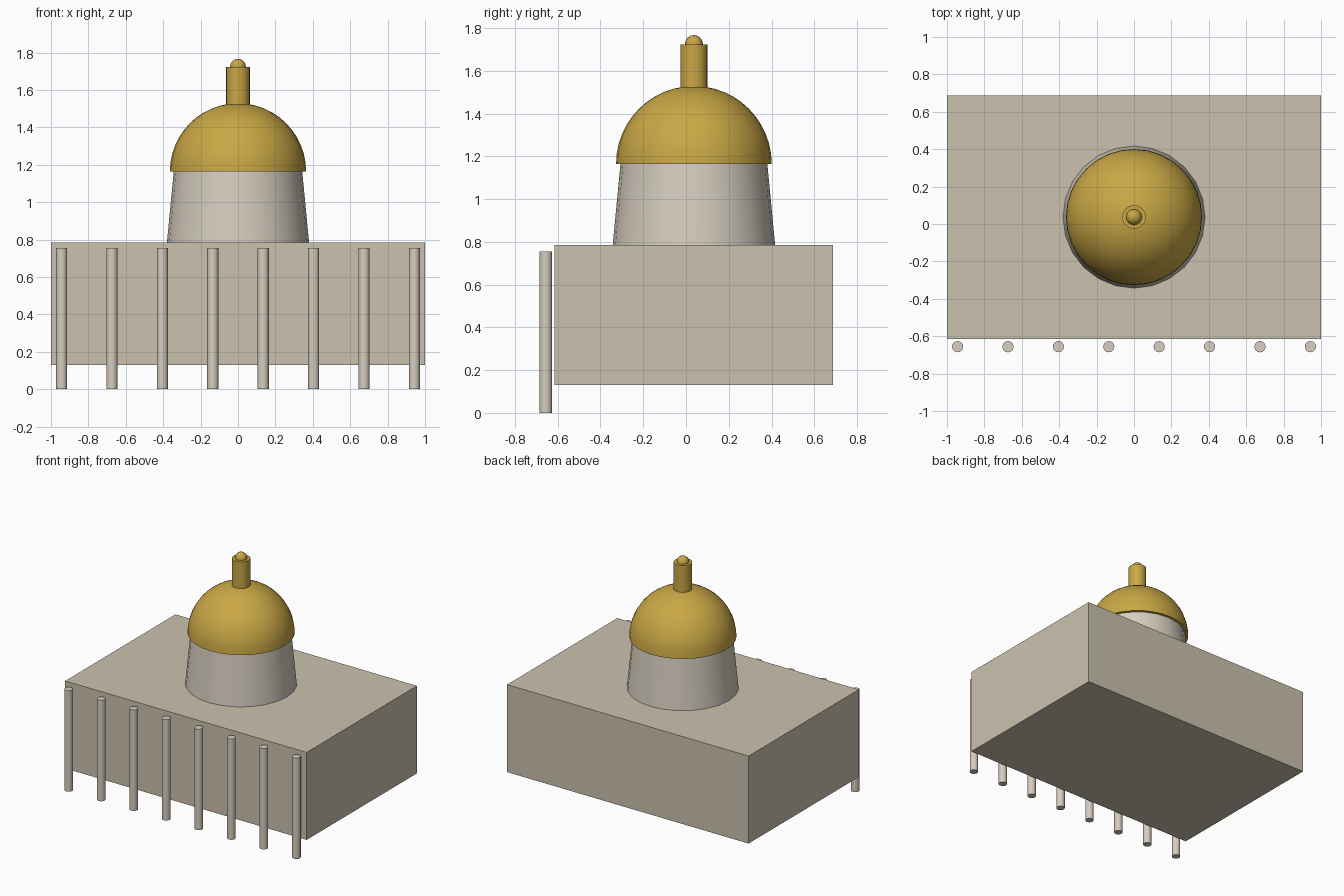
import bpy, bmesh, math

if "Cube" in bpy.data.objects:
    bpy.data.objects.remove(bpy.data.objects["Cube"])

def material(name, rgb):
    m = bpy.data.materials.new(name)
    m.diffuse_color = (*rgb, 1)
    m.use_nodes = True
    m.node_tree.nodes["Principled BSDF"].inputs["Base Color"].default_value = m.diffuse_color
    return m

stone = material("warm_stone", (0.60, 0.54, 0.43))
pale = material("pale_stone", (0.67, 0.61, 0.52))
gold = material("gold", (0.59, 0.39, 0.06))

CY = 0.037  # centre line of the dome

def lathe(name, profile, x, y, mat, segs):
    """Turn a (radius, z) profile around a vertical axis, with closed ends."""
    bm = bmesh.new()
    rings = []
    for r, z in profile:
        if r < 1e-5:
            rings.append([bm.verts.new((0, 0, z))])
        else:
            rings.append([bm.verts.new((r * math.cos(2 * math.pi * i / segs),
                                        r * math.sin(2 * math.pi * i / segs), z))
                          for i in range(segs)])
    for a, b in zip(rings, rings[1:]):
        for i in range(segs):
            j = (i + 1) % segs
            if len(b) == 1:
                bm.faces.new((a[i], a[j], b[0]))
            elif len(a) == 1:
                bm.faces.new((a[0], b[j], b[i]))
            else:
                bm.faces.new((a[i], a[j], b[j], b[i]))
    if len(rings[0]) > 1:
        bm.faces.new(rings[0][::-1])
    if len(rings[-1]) > 1:
        bm.faces.new(rings[-1])
    bmesh.ops.recalc_face_normals(bm, faces=bm.faces)
    me = bpy.data.meshes.new(name)
    bm.to_mesh(me)
    bm.free()
    me.materials.append(mat)
    ob = bpy.data.objects.new(name, me)
    ob.location = (x, y, 0)
    bpy.context.collection.objects.link(ob)
    bpy.ops.object.select_all(action='DESELECT')
    ob.select_set(True)
    bpy.context.view_layer.objects.active = ob
    bpy.ops.object.shade_smooth_by_angle(angle=math.radians(40))
    return ob

# Main block
bpy.ops.mesh.primitive_cube_add(size=1, location=(0, 0.036, 0.457))
hall = bpy.context.object
hall.name = "main_hall"
hall.scale = (2.0, 1.304, 0.655)
hall.data.materials.append(stone)

# Front colonnade
for i in range(8):
    lathe(f"column_{i + 1}", [(0.03, 0), (0.03, 0.755)],
          -0.943 + i * 1.886 / 7, -0.656, pale, 16)

# Tapered drum
lathe("drum", [(0.38, 0.784), (0.343, 1.17)], 0, CY, pale, 24)

# Hemispherical dome
R, Z = 0.364, 1.165
dome = [(R * math.cos(k * math.pi / 24), Z + R * math.sin(k * math.pi / 24)) for k in range(13)]
lathe("dome", dome, 0, CY, gold, 32)

# Lantern and ball
lathe("lantern", [(0.063, 1.50), (0.063, 1.723)], 0, CY, gold, 24)
ball = [(0.042 * math.sin(k * math.pi / 10), 1.725 - 0.042 * math.cos(k * math.pi / 10))
        for k in range(11)]
lathe("ball", ball, 0, CY, gold, 16)
